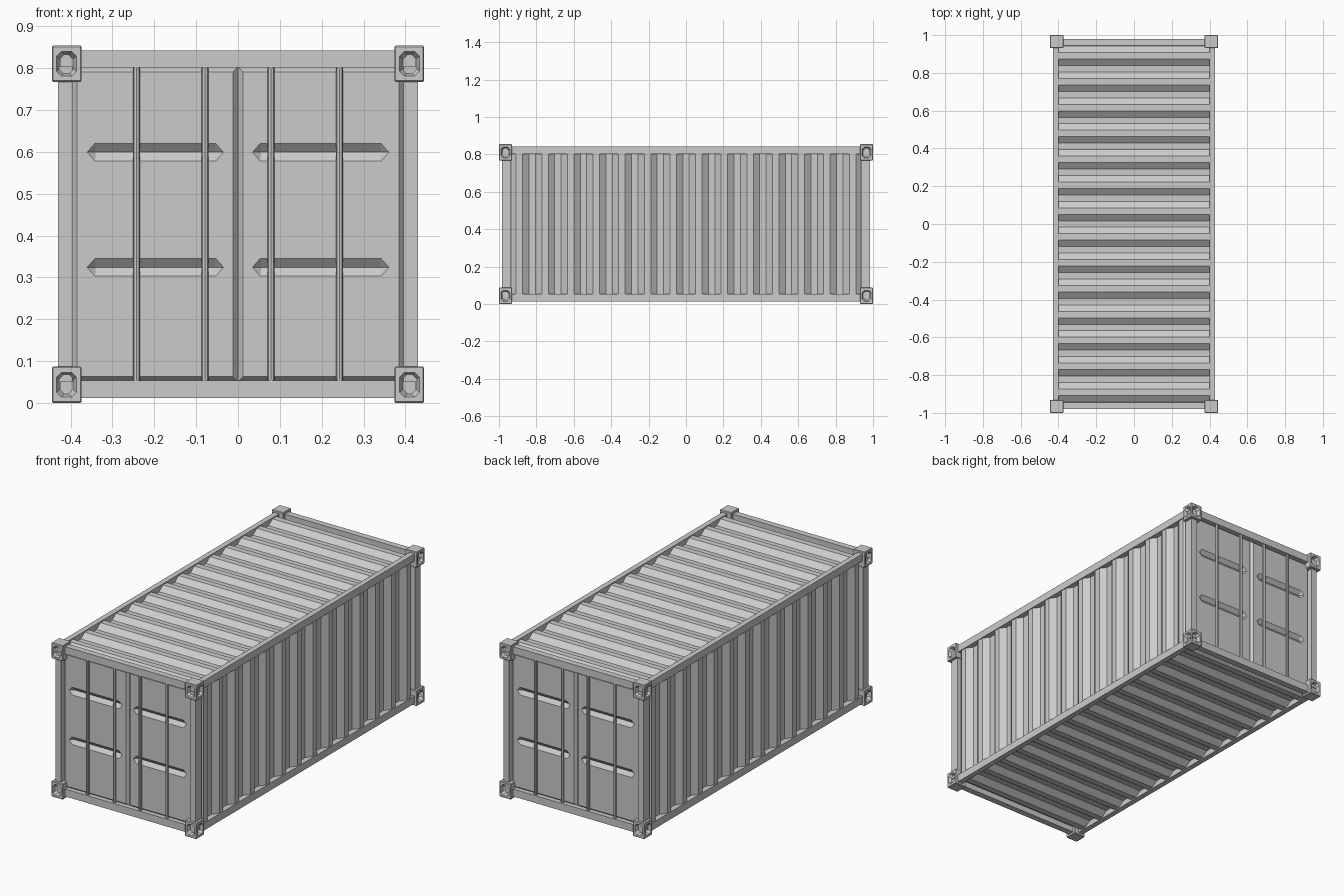
import bpy, bmesh
from mathutils import Vector

if "Cube" in bpy.data.objects:
    bpy.data.objects.remove(bpy.data.objects["Cube"])

MID = 0.427      # mid height: the container mirrors about it
PITCH = 0.137    # corrugation pitch


def finish(name, bm, mirror):
    """Turn bm into an object with its origin at the container centre, mirrored on given axes."""
    bmesh.ops.recalc_face_normals(bm, faces=bm.faces)
    bmesh.ops.translate(bm, verts=bm.verts, vec=(0, 0, -MID))
    me = bpy.data.meshes.new(name)
    bm.to_mesh(me)
    bm.free()
    ob = bpy.data.objects.new(name, me)
    ob.location.z = MID
    bpy.context.collection.objects.link(ob)
    if mirror:
        add_mirror(ob, mirror)
    return ob


def add_mirror(ob, axes):
    m = ob.modifiers.new("Mirror", 'MIRROR')
    m.use_axis = ['X' in axes, 'Y' in axes, 'Z' in axes]
    m.use_mirror_merge = False


def box_bm(lo, hi, bevel=0):
    bm = bmesh.new()
    bmesh.ops.create_cube(bm, size=1)
    for v in bm.verts:
        v.co = Vector([lo[i] if v.co[i] < 0 else hi[i] for i in range(3)])
    if bevel:
        bmesh.ops.bevel(bm, geom=bm.edges[:], offset=bevel, segments=1,
                        affect='EDGES', profile=0.5)
    return bm


def hull_bm(points):
    bm = bmesh.new()
    for p in points:
        bm.verts.new(p)
    bmesh.ops.convex_hull(bm, input=bm.verts[:])
    bmesh.ops.dissolve_limit(bm, angle_limit=0.01, verts=bm.verts[:], edges=bm.edges[:])
    return bm


def cut(ob, points):
    """Subtract the convex hull of points from ob."""
    cutter = finish("cutter", hull_bm(points), '')
    cutter.hide_render = True
    m = ob.modifiers.new("Cut", 'BOOLEAN')
    m.operation, m.solver, m.object = 'DIFFERENCE', 'EXACT', cutter
    bpy.context.view_layer.objects.active = ob
    bpy.context.view_layer.update()
    bpy.ops.object.modifier_apply(modifier=m.name)
    bpy.data.objects.remove(cutter)


# corner castings with tapered eight-sided sockets on both outer faces
casting = finish("corner_casting", box_bm((0.374, -1.0, 0.0), (0.445, -0.931, 0.087), 0.003), '')


def octagon(w, h, c):
    return [(sx * a, sz * b) for sx in (-1, 1) for sz in (-1, 1)
            for a, b in ((w, h - c), (w - c, h))]


rings = [(-0.004, 0.025, 0.031), (0.02, 0.016, 0.022)]   # depth, half width, half height
cut(casting, [(0.41 + u, -1.0 + d, 0.0435 + v)
              for d, w, h in rings for u, v in octagon(w, h, 0.011)])
cut(casting, [(0.445 - d, -0.9655 + u, 0.0435 + v)
              for d, w, h in rings for u, v in octagon(w, h, 0.011)])
add_mirror(casting, 'XYZ')

# frame: posts and rails
finish("corner_post", box_bm((0.395, -0.985, 0.05), (0.43, -0.935, 0.804)), 'XY')
finish("side_rail", box_bm((0.40, -0.95, 0.012), (0.43, 0.95, 0.053)), 'XZ')
finish("end_rail", box_bm((-0.40, -0.98, 0.012), (0.40, -0.945, 0.053)), 'YZ')

# corrugated profile along the length: (y, depth)
profile = []
for k in range(-7, 8):
    for f, d in ((-0.375, 0), (-0.125, 0.025), (0.125, 0.025), (0.375, 0)):
        y = (k + f) * PITCH
        if abs(y) < 0.98:
            profile.append((y, d))


def sheet(name, a, b, mirror):
    bm = bmesh.new()
    rows = [(bm.verts.new(a(y, d)), bm.verts.new(b(y, d))) for y, d in profile]
    for p, q in zip(rows, rows[1:]):
        bm.faces.new((p[0], p[1], q[1], q[0]))
    return finish(name, bm, mirror)


side = sheet("corrugated_side", lambda y, d: (0.425 - d, y, 0.04),
             lambda y, d: (0.425 - d, y, 0.814), 'X')
roof = sheet("corrugated_roof_and_floor", lambda y, d: (-0.41, y, 0.836 - d),
             lambda y, d: (0.41, y, 0.836 - d), 'Z')

# doors: chamfered slabs with V-shaped pressed grooves
FRONT, BACK, C = -0.965, -0.950, 0.0125
door = finish("door", hull_bm(
    [(x, BACK, z) for x in (0.0, 0.397) for z in (0.05, 0.803)] +
    [(x, FRONT, z) for x in (C, 0.397 - C) for z in (0.05 + C, 0.803 - C)] +
    [(x, -0.93, z) for x in (0.0, 0.397) for z in (0.05, 0.803)]), '')
for z in (0.324, 0.599):
    y = FRONT - 0.004
    cut(door, [(0.030, y, z), (0.365, y, z)] +
        [(x, y, z + s * 0.026) for x in (0.053, 0.342) for s in (-1, 1)] +
        [(x, FRONT + 0.018, z) for x in (0.055, 0.340)])
add_mirror(door, 'XY')

# vertical locking bars
for label, x in (("inner", 0.079), ("outer", 0.243)):
    bm = bmesh.new()
    bmesh.ops.create_cone(bm, segments=8, radius1=0.0085, radius2=0.0085, depth=0.75,
                          cap_ends=True)
    bmesh.ops.translate(bm, verts=bm.verts, vec=(x, FRONT - 0.004, MID))
    finish(label + "_locking_bar", bm, 'XY')
